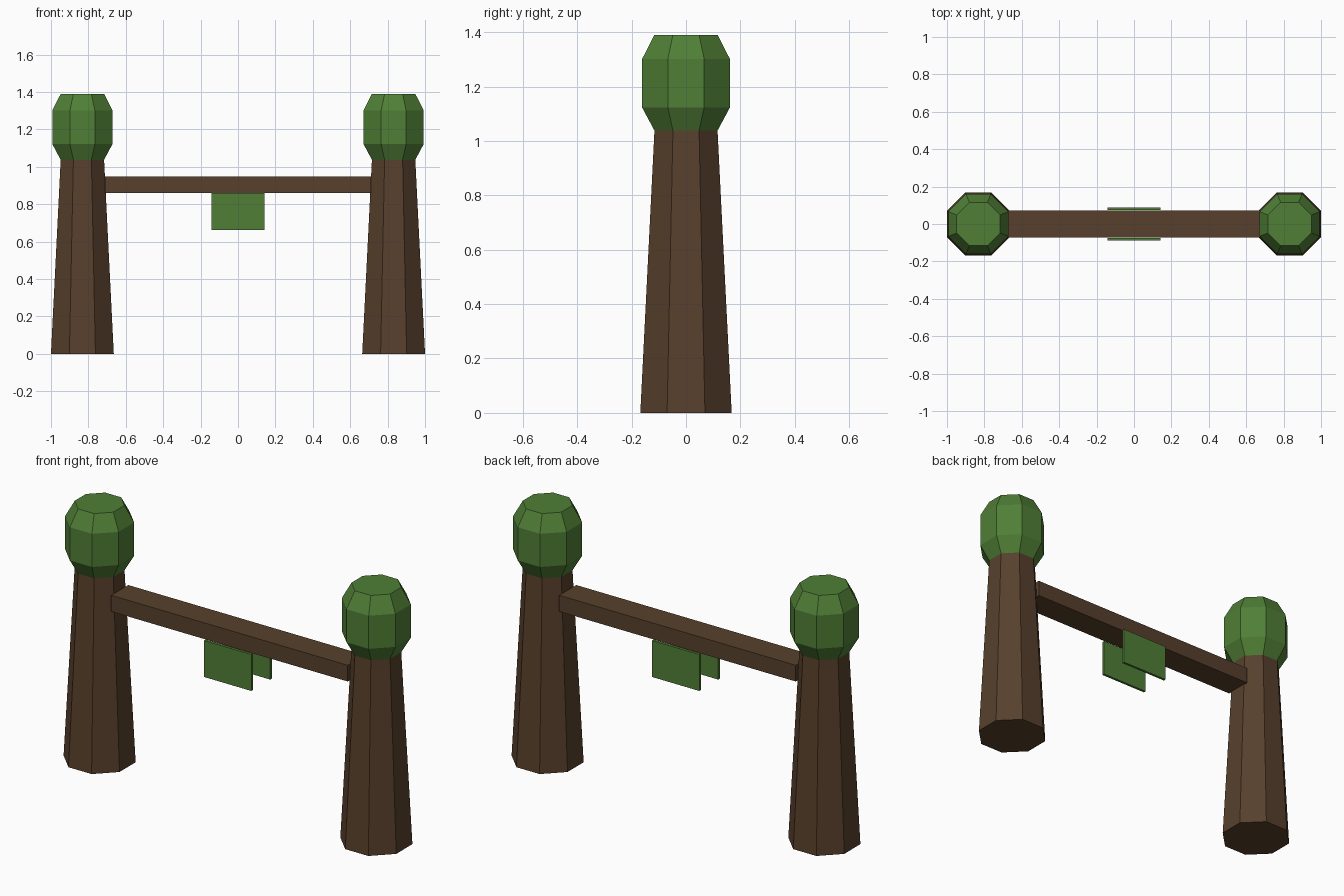
import bpy, bmesh, math

cube = bpy.data.objects.get("Cube")
if cube:
    bpy.data.objects.remove(cube, do_unlink=True)


def material(name, rgb):
    mat = bpy.data.materials.new(name)
    mat.use_nodes = True
    mat.diffuse_color = (*rgb, 1)
    mat.node_tree.nodes["Principled BSDF"].inputs["Base Color"].default_value = (*rgb, 1)
    return mat


bark = material("bark_brown", (0.095, 0.051, 0.025))
leaf = material("leaf_green", (0.080, 0.212, 0.037))


def finish(bm, name, mat):
    bmesh.ops.recalc_face_normals(bm, faces=bm.faces)
    mesh = bpy.data.meshes.new(name)
    bm.to_mesh(mesh)
    bm.free()
    mesh.materials.append(mat)
    obj = bpy.data.objects.new(name, mesh)
    bpy.context.collection.objects.link(obj)
    return obj


def octagon_stack(name, x, profile, mat):
    """Eight-sided solid from (half width, height) pairs, flats on the axes."""
    bm = bmesh.new()
    rings = []
    for half, z in profile:
        r = half / math.cos(math.pi / 8)
        angles = [(i + 0.5) * math.pi / 4 for i in range(8)]
        rings.append([bm.verts.new((x + r * math.cos(a), r * math.sin(a), z)) for a in angles])
    for low, high in zip(rings, rings[1:]):
        for i in range(8):
            j = (i + 1) % 8
            bm.faces.new((low[i], low[j], high[j], high[i]))
    bm.faces.new(rings[0][::-1])
    bm.faces.new(rings[-1])
    return finish(bm, name, mat)


def box(name, low, high, mat):
    bm = bmesh.new()
    bmesh.ops.create_cube(bm, size=1)
    for v in bm.verts:
        v.co = [(a + b) / 2 + c * (b - a) for a, b, c in zip(low, high, v.co)]
    return finish(bm, name, mat)


# Two tapered trunks with leafy crowns
for side, x in (("left", 0.832), ("right", -0.832)):
    octagon_stack(side + "_trunk", x, [(0.168, 0), (0.116, 1.038)], bark)
    octagon_stack(side + "_crown", x,
                  [(0.116, 1.038), (0.161, 1.122), (0.161, 1.302), (0.116, 1.39)], leaf)

# Beam between the trunks
box("cross_beam", (-0.711, -0.073, 0.861), (0.711, 0.073, 0.949), bark)

# Leaf panels hanging at the front and back of the beam
for name, y in (("front_leaf_panel", -0.081), ("back_leaf_panel", 0.081)):
    box(name, (-0.142, y - 0.007, 0.663), (0.142, y + 0.007, 0.861), leaf)
